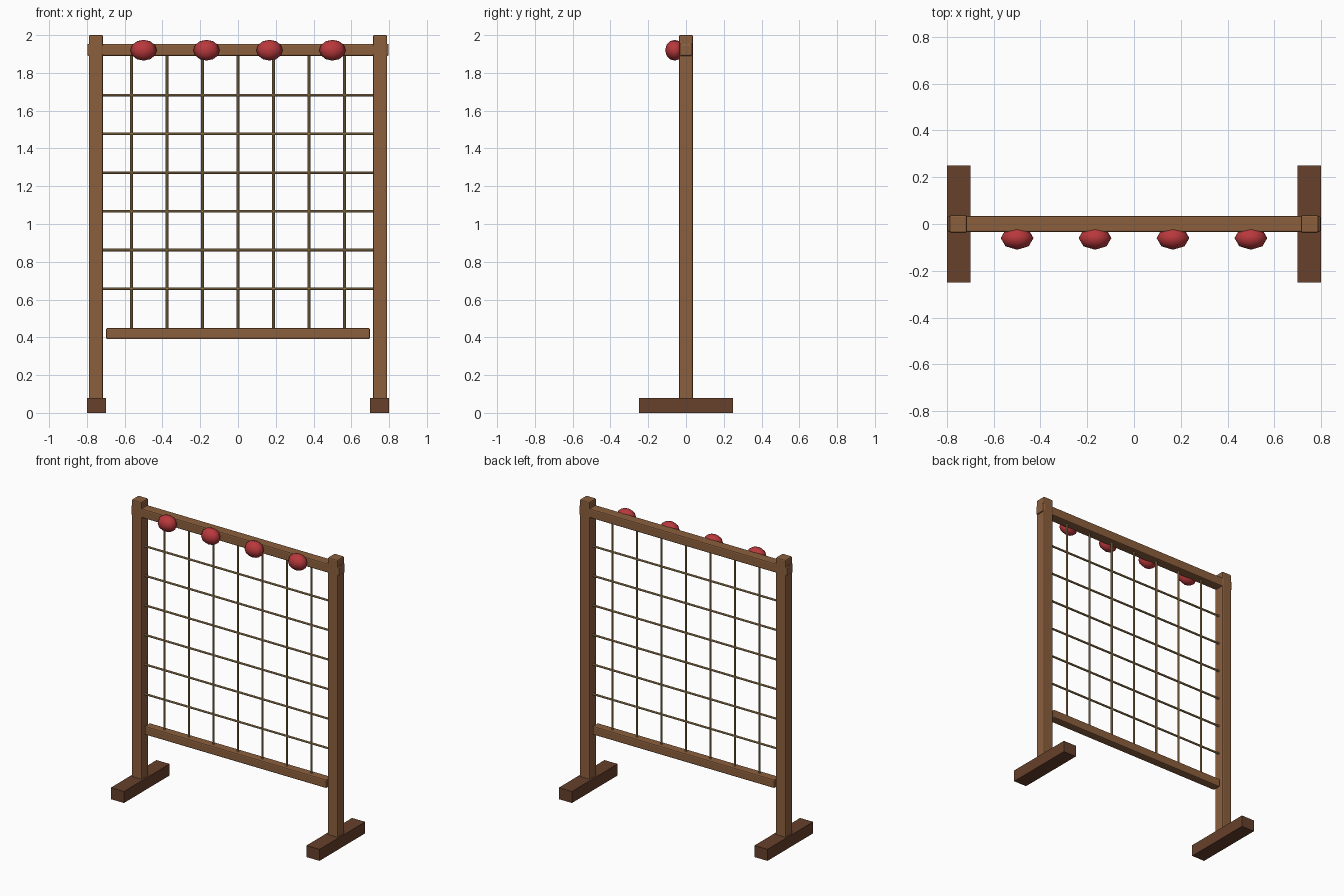
import bpy
from math import pi

cube = bpy.data.objects.get("Cube")
if cube:
    bpy.data.objects.remove(cube, do_unlink=True)


def material(name, rgb):
    mat = bpy.data.materials.new(name)
    mat.use_nodes = True
    color = (*rgb, 1.0)
    mat.diffuse_color = color
    node = next(n for n in mat.node_tree.nodes if n.type == "BSDF_PRINCIPLED")
    node.inputs["Base Color"].default_value = color
    return mat


wood = material("warm wood", (0.26, 0.115, 0.048))
dark_wood = material("dark wood", (0.135, 0.052, 0.025))
rope = material("tan rope", (0.42, 0.27, 0.11))
red = material("red plastic", (0.48, 0.04, 0.045))


def finish(name, mat, scale):
    obj = bpy.context.object
    obj.name = name
    obj.scale = scale
    bpy.ops.object.transform_apply(location=False, rotation=False, scale=True)
    obj.data.materials.append(mat)
    return obj


def beam(name, center, size, mat, bevel=0.0):
    bpy.ops.mesh.primitive_cube_add(size=1, location=center)
    obj = finish(name, mat, size)
    if bevel:
        mod = obj.modifiers.new("soft edges", "BEVEL")
        mod.width = bevel
        mod.segments = 2


def rope_line(name, center, length, rotation=(0, 0, 0)):
    bpy.ops.mesh.primitive_cylinder_add(vertices=8, radius=0.007, depth=length,
                                        location=center, rotation=rotation)
    finish(name, rope, (1, 1, 1))
    bpy.ops.object.shade_smooth_by_angle()


# Uprights and their ground feet
for side, label in ((-1, "right"), (1, "left")):
    beam(label + "_foot", (side * 0.75, 0, 0.04), (0.10, 0.50, 0.08), dark_wood)
    beam(label + "_post", (side * 0.752, 0, 1.02), (0.076, 0.076, 1.96), wood, 0.008)

# Cross rails
beam("top_rail", (0, 0, 1.922), (1.596, 0.07, 0.064), wood, 0.008)
beam("bottom_rail", (0, 0, 0.42), (1.396, 0.06, 0.06), wood, 0.008)

# Climbing net
for i in range(-3, 4):
    rope_line("vertical_rope", (i * 0.188, 0, 1.16), 1.48)
for i in range(6):
    rope_line("horizontal_rope", (0, 0, 0.657 + i * 0.205), 1.46, (0, pi / 2, 0))

# Faceted hand grips on the front of the top rail
for i in range(4):
    bpy.ops.mesh.primitive_uv_sphere_add(segments=8, ring_count=6, radius=1,
                                         location=(-0.5 + i / 3, -0.06, 1.92))
    finish("hand_grip", red, (0.07, 0.05, 0.055))
    bpy.ops.object.shade_smooth()
